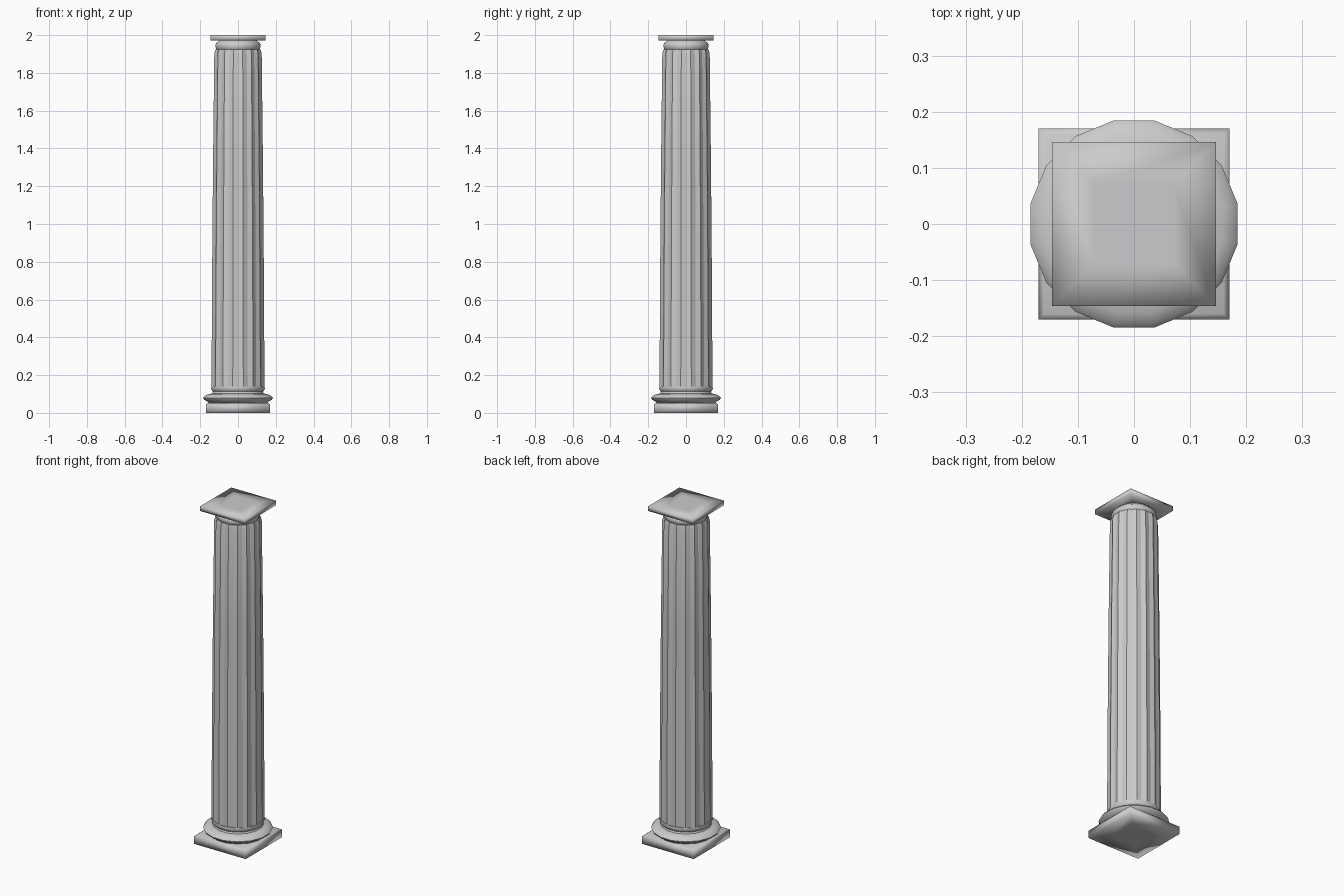
import bpy, bmesh, math

if "Cube" in bpy.data.objects:
    bpy.data.objects.remove(bpy.data.objects["Cube"])

stone = bpy.data.materials.new("pale_grey_stone")
stone.diffuse_color = (0.6, 0.6, 0.61, 1)
stone.use_nodes = True
stone.node_tree.nodes["Principled BSDF"].inputs["Base Color"].default_value = stone.diffuse_color
SIDES = 16


def finish(name, bm, angle=None):
    bmesh.ops.recalc_face_normals(bm, faces=bm.faces)
    me = bpy.data.meshes.new(name)
    bm.to_mesh(me)
    bm.free()
    ob = bpy.data.objects.new(name, me)
    bpy.context.collection.objects.link(ob)
    me.materials.append(stone)
    for p in me.polygons:
        p.use_smooth = True
    if angle:
        bpy.ops.object.select_all(action='DESELECT')
        ob.select_set(True)
        bpy.context.view_layer.objects.active = ob
        bpy.ops.object.shade_smooth_by_angle(angle=math.radians(angle))
    return ob


def loft(name, profile, flute=1.0, angle=None):
    """Stack rings of (radius, z); flute < 1 pulls in every second point."""
    bm = bmesh.new()
    n = SIDES * 2 if flute < 1 else SIDES
    rings = []
    for r, z in profile:
        ring = []
        for i in range(n):
            a = 2 * math.pi * i / n + math.pi / SIDES
            k = r * (flute if flute < 1 and i % 2 else 1)
            ring.append(bm.verts.new((k * math.cos(a), k * math.sin(a), z)))
        rings.append(ring)
    for lo, hi in zip(rings, rings[1:]):
        for i in range(n):
            j = (i + 1) % n
            bm.faces.new((lo[i], lo[j], hi[j], hi[i]))
    bm.faces.new(rings[0][::-1])
    bm.faces.new(rings[-1])
    return finish(name, bm, angle)


def slab(name, sections):
    """Square slab from (half width, z) sections, softly shaded."""
    bm = bmesh.new()
    rings = [[bm.verts.new((sx * h, sy * h, z)) for sx, sy in
              ((-1, -1), (1, -1), (1, 1), (-1, 1))] for h, z in sections]
    for lo, hi in zip(rings, rings[1:]):
        for i in range(4):
            j = (i + 1) % 4
            bm.faces.new((lo[i], lo[j], hi[j], hi[i]))
    bm.faces.new(rings[0][::-1])
    bm.faces.new(rings[-1])
    return finish(name, bm)


# square foot and top slab
slab("plinth", [(0.08, 0), (0.17, 0), (0.17, 0.045), (0.16, 0.052)])
slab("abacus", [(0.07, 1.972), (0.146, 1.972), (0.146, 2.0), (0.07, 2.0)])

# rounded base mouldings
loft("base_moulding", [(0.150, 0.045), (0.165, 0.06), (0.183, 0.070), (0.188, 0.080),
                       (0.180, 0.090), (0.160, 0.099), (0.139, 0.103), (0.135, 0.112),
                       (0.141, 0.119), (0.145, 0.128), (0.143, 0.140), (0.125, 0.143)], angle=50)

# tapered fluted shaft
loft("fluted_shaft", [(0.143, 0.138), (0.140, 0.7), (0.135, 1.3), (0.128, 1.90), (0.122, 1.925)],
     flute=0.945, angle=12)

# flared capital
loft("capital", [(0.108, 1.915), (0.117, 1.925), (0.122, 1.94), (0.120, 1.955),
                 (0.108, 1.966), (0.100, 1.974)], angle=50)
